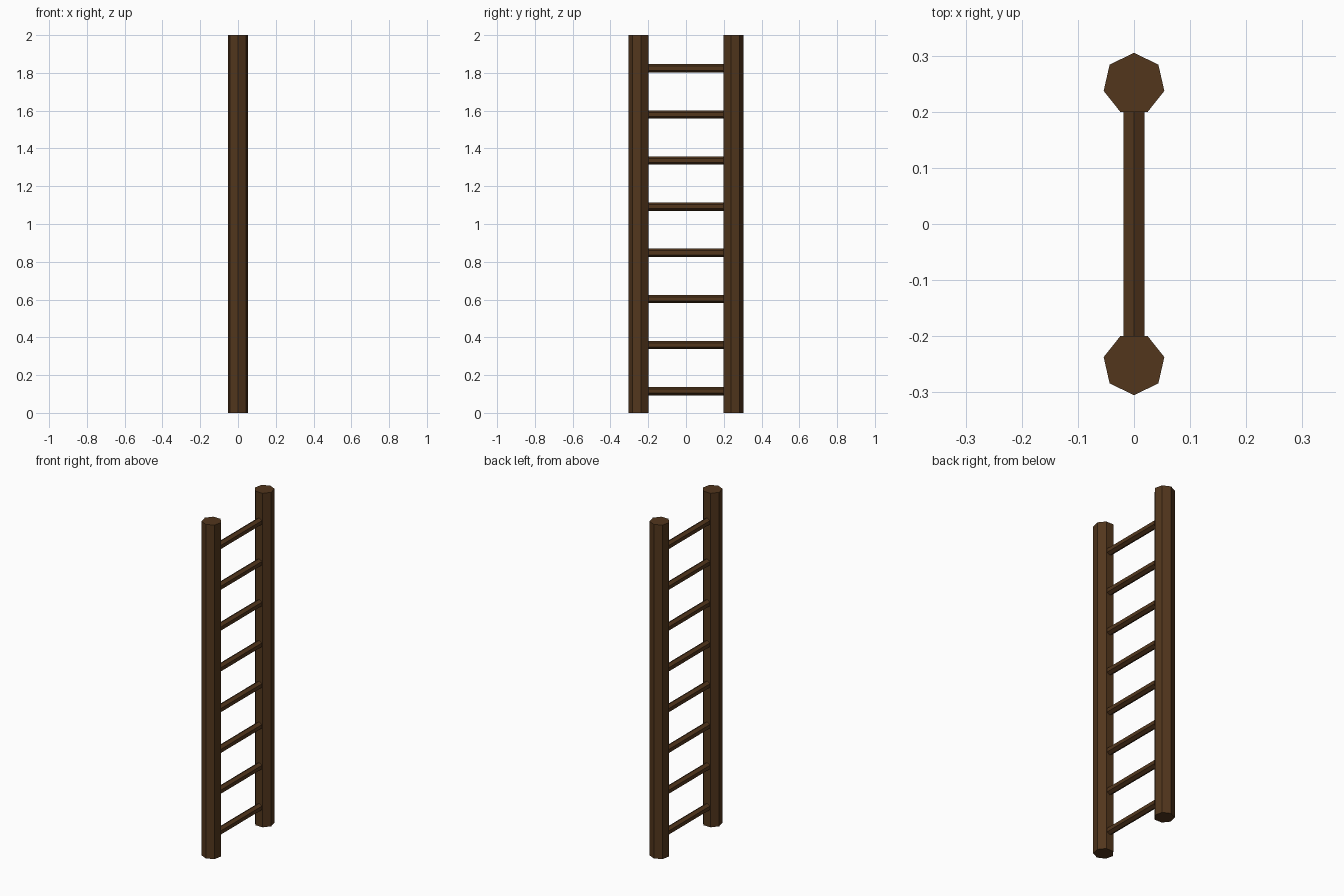
import bpy, math
from mathutils import Matrix

if "Cube" in bpy.data.objects:
    bpy.data.objects.remove(bpy.data.objects["Cube"])

wood = bpy.data.materials.new("dark_wood")
wood.diffuse_color = (0.085, 0.037, 0.012, 1)
wood.use_nodes = True
wood.node_tree.nodes["Principled BSDF"].inputs["Base Color"].default_value = wood.diffuse_color


def prism(name, sides, radius, length, loc, rot, spin):
    """Flat-sided bar; spin places the first corner around its axis."""
    bpy.ops.mesh.primitive_cylinder_add(vertices=sides, radius=radius, depth=length,
                                        location=loc, rotation=rot)
    ob = bpy.context.object
    ob.name = name
    # primitive's first corner lies on local +Y
    ob.data.transform(Matrix.Rotation(spin, 4, 'Z'))
    ob.data.materials.append(wood)
    return ob


# Two seven-sided rails, corner outwards and flat side inwards
for name, s in (("rail_back", 1), ("rail_front", -1)):
    prism(name, 7, 0.0555, 2.0, (0, s * 0.2495, 1.0), (0, 0, 0),
          0 if s > 0 else math.pi)

# Eight six-sided rungs between the rails, ridge upwards
for i in range(8):
    prism(f"rung_{i + 1}", 6, 0.022, 0.4, (0, 0, 0.115 + i * 0.2442),
          (math.pi / 2, 0, 0), 0)
